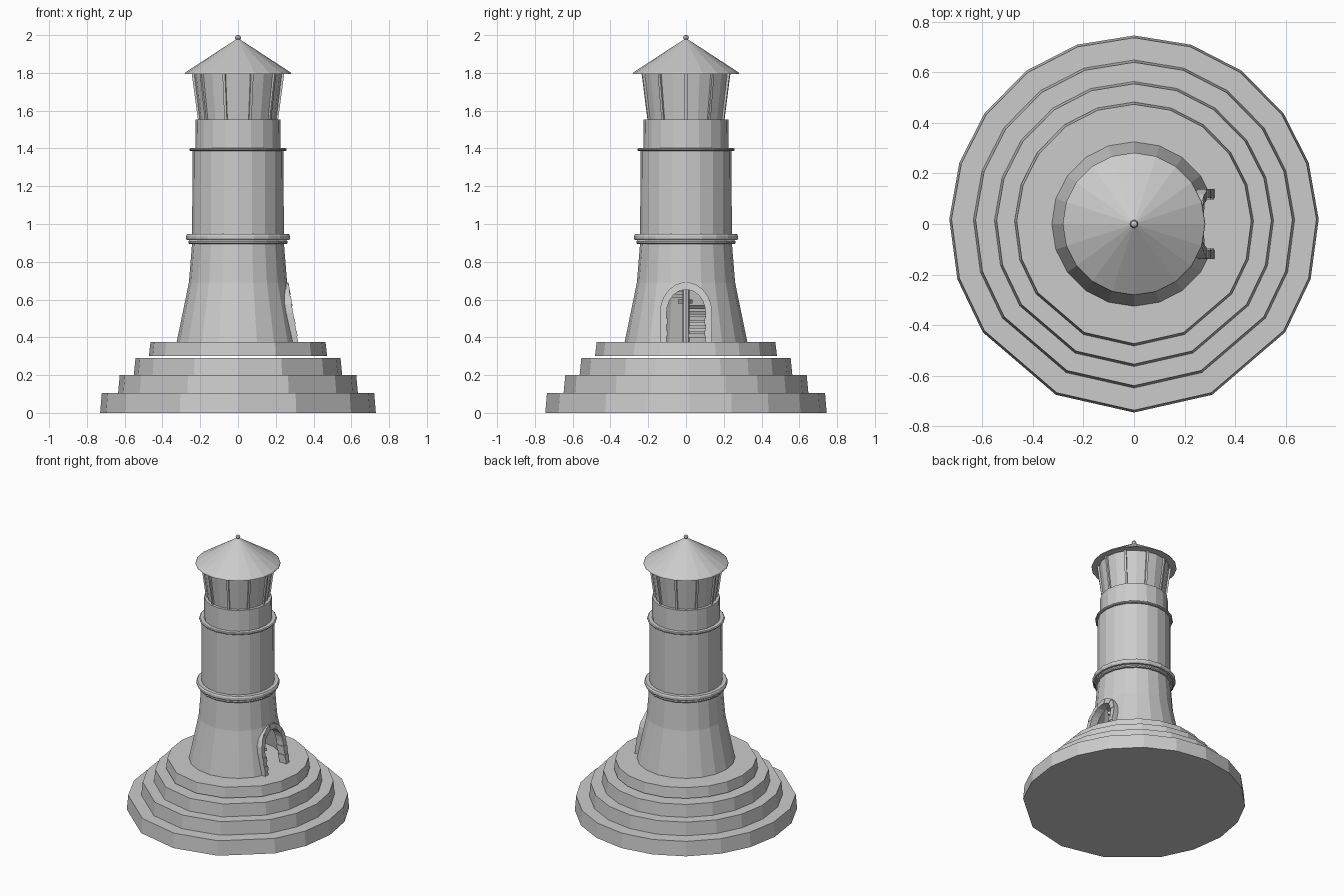
import bpy, bmesh
from math import sin, cos, pi, radians
from mathutils import Vector

if "Cube" in bpy.data.objects:
    bpy.data.objects.remove(bpy.data.objects["Cube"])

def make(name, bm):
    bmesh.ops.recalc_face_normals(bm, faces=bm.faces[:])
    me = bpy.data.meshes.new(name)
    bm.to_mesh(me)
    bm.free()
    ob = bpy.data.objects.new(name, me)
    bpy.context.collection.objects.link(ob)
    return ob

ROUND = [90 + 18 * i for i in range(20)]

def lathe(name, profile, angles=ROUND, hollow=False, sx=1.0):
    """Spin (radius, z) points; hollow closes the profile on itself, else ends are capped."""
    bm = bmesh.new()
    rings = [[bm.verts.new((r * cos(radians(a)) * sx, r * sin(radians(a)), z)) for a in angles]
             for r, z in profile]
    n = len(angles)
    pairs = list(zip(rings, rings[1:]))
    if hollow:
        pairs.append((rings[-1], rings[0]))
    for a, b in pairs:
        for i in range(n):
            j = (i + 1) % n
            bm.faces.new((a[i], a[j], b[j], b[i]))
    if not hollow:
        bm.faces.new(rings[0])
        bm.faces.new(rings[-1])
    return make(name, bm)

def hexa(bm, near, far):
    """Solid between two matching outlines."""
    a = [bm.verts.new(p) for p in near]
    b = [bm.verts.new(p) for p in far]
    bm.faces.new(a)
    bm.faces.new(b)
    for i in range(len(a)):
        j = (i + 1) % len(a)
        bm.faces.new((a[i], a[j], b[j], b[i]))

# Stepped base, an irregular polygon mirrored left to right
half = [72, 54.5, 36, 19, 1.5, -17, -35, -65]
step_angles = [90] + half + [-90] + [180 - a for a in reversed(half)]
for i, (r, z0, z1) in enumerate([(0.745, 0, 0.105), (0.648, 0.105, 0.2),
                                 (0.563, 0.2, 0.29), (0.482, 0.3, 0.375)]):
    lathe(f"base_step_{i + 1}", [(r, z0), (r - 0.009, z1)], step_angles, sx=0.98)

# Hollow tower wall
tower = lathe("tower_wall", [(0.325, 0.375), (0.26, 0.69), (0.243, 0.9), (0.241, 1.395),
                             (0.226, 1.395), (0.224, 1.552), (0.2, 1.552), (0.2, 1.395),
                             (0.21, 0.9), (0.23, 0.69), (0.29, 0.375)], hollow=True)

# Doorway outline: straight jambs below an arch
SPRING = 0.53
def arch(hw, hh, n=12):
    return [(-hw * cos(pi * i / n), SPRING + hh * sin(pi * i / n)) for i in range(n + 1)]

bm = bmesh.new()
outline = [(-0.105, 0.37)] + arch(0.105, 0.125) + [(0.105, 0.37)]
hexa(bm, [(0.12, y, z) for y, z in outline], [(0.45, y, z) for y, z in outline])
cutter = make("door_cutter", bm)
cutter.hide_render = True
mod = tower.modifiers.new("doorway", 'BOOLEAN')
mod.operation = 'DIFFERENCE'
mod.solver = 'EXACT'
mod.object = cutter
bpy.context.view_layer.objects.active = tower
tower.select_set(True)
bpy.ops.object.modifier_apply(modifier=mod.name)
bpy.data.objects.remove(cutter)

# Stone door surround
def face_x(z):
    return 0.318 - (z - 0.375) * 0.17

def stone(bm, quad, out):
    hexa(bm, [(face_x(z) + out, y, z) for y, z in quad],
         [(face_x(z) - 0.055, y, z) for y, z in quad])

bm = bmesh.new()
n = 11
inner, outer = arch(0.103, 0.123, n), arch(0.138, 0.162, n)
for i in range(n):
    stone(bm, [inner[i], outer[i], outer[i + 1], inner[i + 1]], 0.003 * (i % 2))
rows = 5
h = (SPRING - 0.375) / rows
for i in range(rows):
    z = 0.375 + i * h
    w = 0.103 - 0.006 * (i % 2)
    for s in (-1, 1):
        stone(bm, [(s * w, z), (s * 0.138, z), (s * 0.138, z + h), (s * w, z + h)], 0.003 * (i % 2))
make("door_surround", bm)

# Spiral stair and its centre post
lathe("stair_post", [(0.018, 0.375), (0.018, 1.53)], [45 * i for i in range(8)])
bm = bmesh.new()
for i in range(36):
    a0, a1, z = radians(50 + 20 * i), radians(72 + 20 * i), 0.4 + 0.03 * i
    r = 0.2
    quad = [(0.012, a0), (r, a0), (r, a1), (0.012, a1)]
    hexa(bm, [(q * cos(a), q * sin(a), z) for q, a in quad],
         [(q * cos(a), q * sin(a), z + 0.02) for q, a in quad])
make("spiral_stairs", bm)

# Bands around the tower
def band(name, r, z0, z1):
    zs = (z1 - z0) * 0.28
    lathe(name, [(0.225, z0), (r - 0.006, z0), (r, z0 + zs), (r, z1 - zs),
                 (r - 0.006, z1), (0.225, z1)], hollow=True)
band("lower_band", 0.276, 0.914, 0.946)
band("lower_band_trim", 0.262, 0.893, 0.914)
band("upper_band", 0.257, 1.386, 1.402)

# Lantern room: floor, flared glass and slanted posts
lathe("lantern_floor", [(0.215, 1.535), (0.215, 1.55)])
lathe("lantern_glass", [(0.203, 1.55), (0.233, 1.797), (0.225, 1.797), (0.195, 1.55)], hollow=True)
bm = bmesh.new()
for i in range(10):
    a = radians(36 * i)
    d, t = Vector((cos(a), sin(a), 0)), Vector((-sin(a), cos(a), 0))
    def ring(r, z):
        return [d * (r + u) + t * v + Vector((0, 0, z))
                for u, v in ((-0.012, -0.007), (0.006, -0.007), (0.006, 0.007), (-0.012, 0.007))]
    hexa(bm, ring(0.206, 1.55), ring(0.239, 1.797))
make("lantern_posts", bm)

# Roof and finial
lathe("roof", [(0.282, 1.795), (0.278, 1.803), (0.006, 1.98)])
lathe("finial", [(0.005, 1.97), (0.013, 1.979), (0.016, 1.986), (0.012, 1.996), (0.004, 2.0)],
      [36 * i for i in range(10)])
